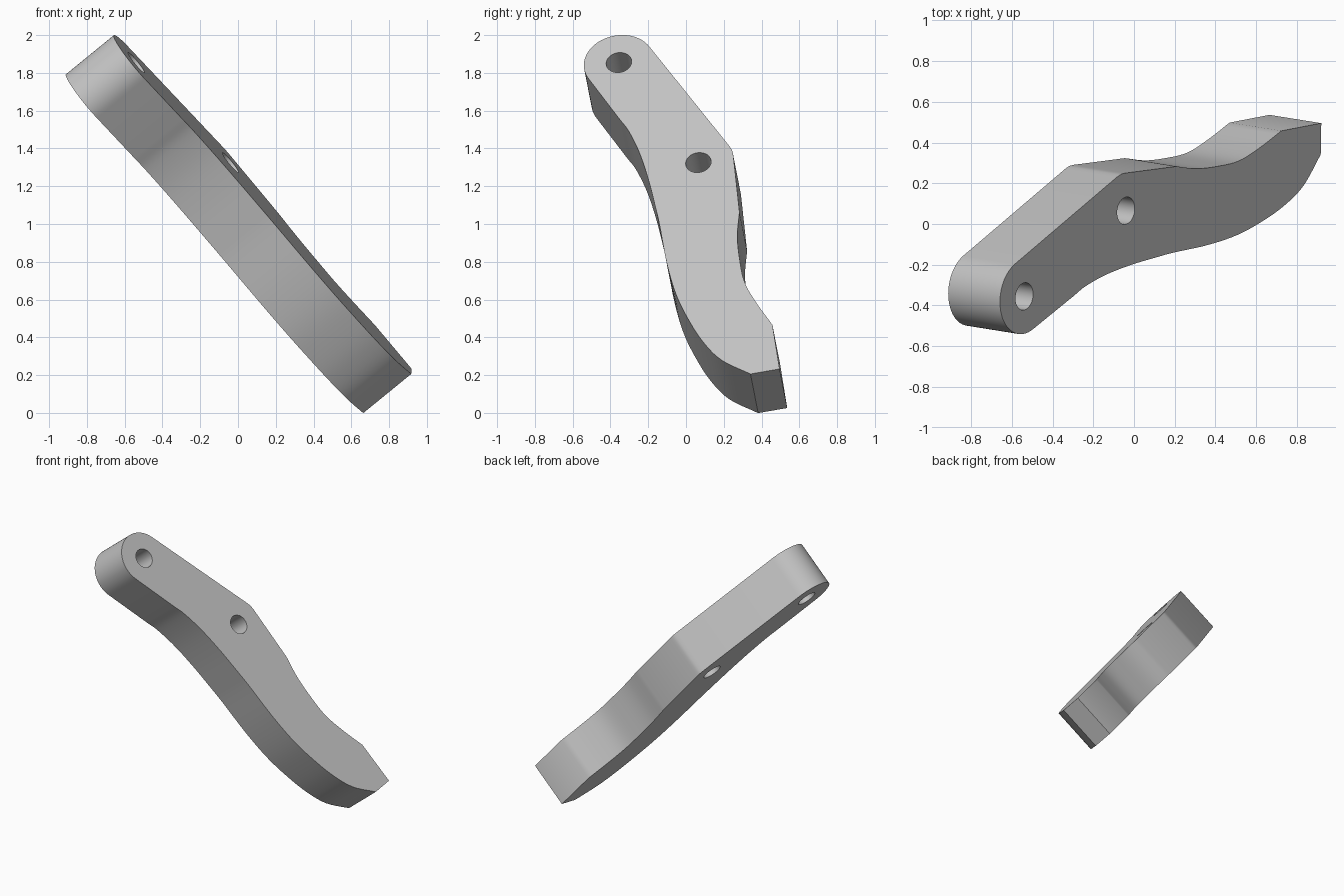
import bpy, bmesh
from math import cos, sin, radians
from mathutils import Matrix, Vector

cube = bpy.data.objects.get("Cube")
if cube:
    bpy.data.objects.remove(cube, do_unlink=True)

THICK = 0.33
END_HOLE = (-1.139, -0.358)
MID_HOLE = (-0.413, 0.066)
END_RADIUS = 0.187
HOLE_RADIUS = 0.068

# Tilted frame: u runs down the arm, v across it, n out of its broad face
n = Vector((0.769, -0.123, 0.627)).normalized()
v = (Vector((0, 1, 0)) - n.y * n).normalized()
u = v.cross(n)
frame = Matrix((u, v, n)).transposed().to_4x4()
frame.translation = (0.215, 0, 1)


def smooth_path(points, steps=5):
    """Points of a smooth curve through the given ones."""
    p = [Vector(q) for q in points]
    p = [2 * p[0] - p[1]] + p + [2 * p[-1] - p[-2]]
    out = []
    for a, b, c, d in zip(p, p[1:], p[2:], p[3:]):
        for i in range(steps):
            t = i / steps
            out.append(0.5 * (2 * b + (c - a) * t + (2 * a - 5 * b + 4 * c - d) * t * t
                              + (3 * b - a - 3 * c + d) * t ** 3))
    return out + [p[-2]]


def prism(name, outline, top, bottom):
    """Straight extrusion of an outline in the tilted frame."""
    bm = bmesh.new()
    face = bm.faces.new([bm.verts.new((q[0], q[1], top)) for q in outline])
    grown = bmesh.ops.extrude_face_region(bm, geom=[face], use_keep_orig=True)
    moved = [g for g in grown["geom"] if isinstance(g, bmesh.types.BMVert)]
    bmesh.ops.translate(bm, verts=moved, vec=(0, 0, bottom - top))
    bmesh.ops.recalc_face_normals(bm, faces=bm.faces)
    bm.transform(frame)
    mesh = bpy.data.meshes.new(name)
    bm.to_mesh(mesh)
    bm.free()
    obj = bpy.data.objects.new(name, mesh)
    bpy.context.collection.objects.link(obj)
    return obj


def arc(centre, radius, start, end, count):
    angles = [radians(start + (end - start) * i / count) for i in range(count + 1)]
    return [Vector((centre[0] + radius * cos(a), centre[1] + radius * sin(a))) for a in angles]


# Outline: round end, bent lower edge, blunt tip, hollow upper edge, rounded shoulder
lower_edge = smooth_path([(-0.753, -0.355), (-0.666, -0.306), (-0.51, -0.248), (-0.321, -0.2),
                          (-0.126, -0.162), (-0.008, -0.141), (0.248, -0.104), (0.465, -0.056),
                          (0.642, 0.008), (0.809, 0.088), (0.948, 0.189), (1.059, 0.344)])
tip = [Vector((1.04, 0.499))]
upper_edge = smooth_path([(0.735, 0.461), (0.577, 0.376), (0.427, 0.312), (0.261, 0.285),
                          (0.105, 0.274), (-0.053, 0.285)])
shoulder = smooth_path([(-0.445, 0.252), (-0.478, 0.246), (-0.51, 0.231)], 3)
round_end = arc(END_HOLE, END_RADIUS, 120.5, 300.5, 32)
arm = prism("arm", round_end + lower_edge + tip + upper_edge + shoulder, 0, -THICK)

# Pivot holes bored through the arm
for name, centre in (("end_hole", END_HOLE), ("middle_hole", MID_HOLE)):
    cutter = prism(name + "_cutter", arc(centre, HOLE_RADIUS, 0, 348.75, 31), 0.1, -THICK - 0.1)
    cutter.hide_render = True
    bore = arm.modifiers.new(name, "BOOLEAN")
    bore.operation = "DIFFERENCE"
    bore.solver = "EXACT"
    bore.object = cutter
    bpy.context.view_layer.objects.active = arm
    bpy.ops.object.modifier_apply(modifier=name)
    bpy.data.objects.remove(cutter, do_unlink=True)

# Plain grey metal
colour = (0.55, 0.55, 0.55, 1)
metal = bpy.data.materials.new("grey_metal")
metal.use_nodes = True
metal.diffuse_color = colour
metal.node_tree.nodes["Principled BSDF"].inputs["Base Color"].default_value = colour
arm.data.materials.clear()
arm.data.materials.append(metal)

bpy.ops.object.select_all(action="DESELECT")
arm.select_set(True)
bpy.context.view_layer.objects.active = arm
bpy.ops.object.shade_smooth_by_angle(angle=radians(25))
